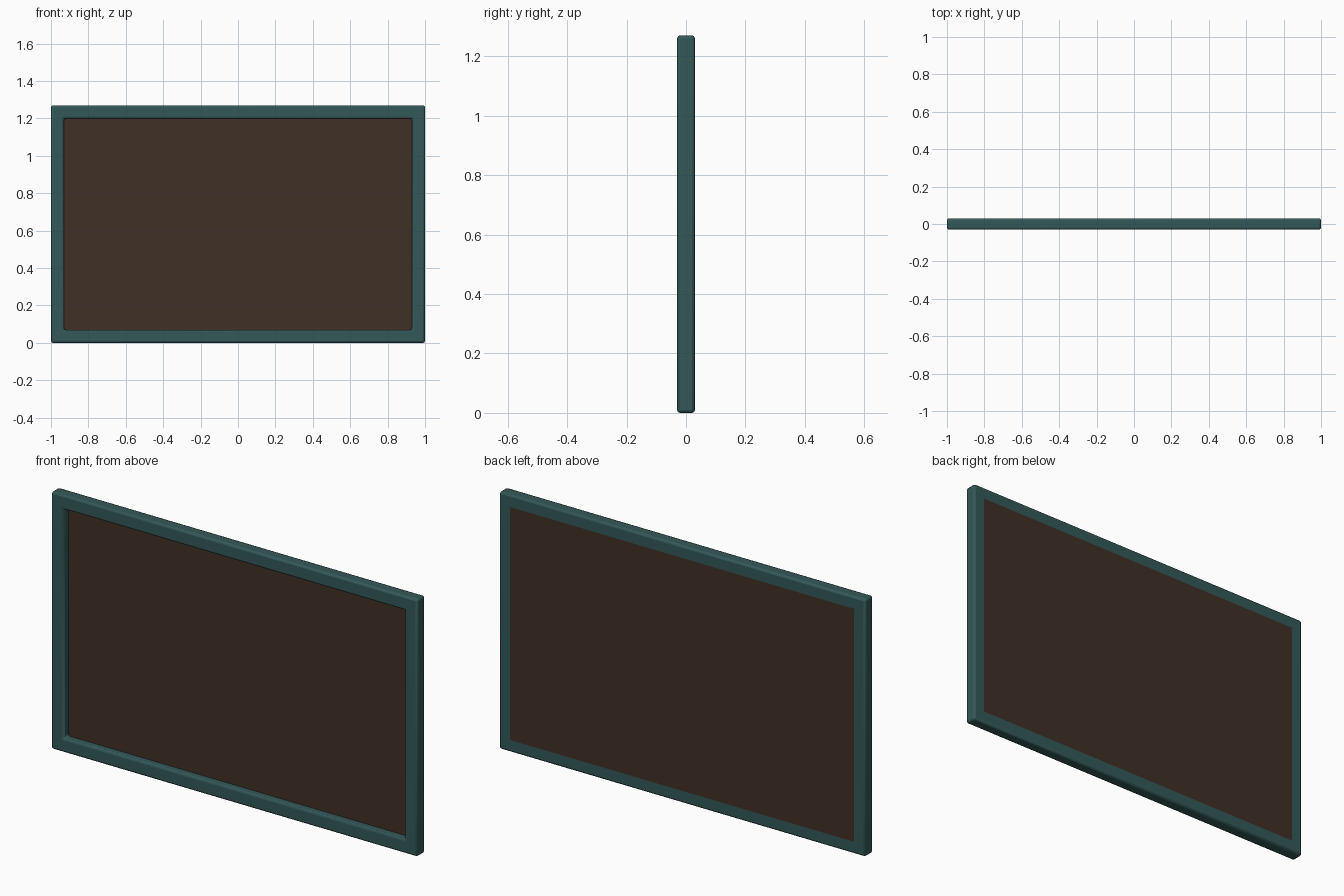
import bpy, bmesh

if "Cube" in bpy.data.objects:
    bpy.data.objects.remove(bpy.data.objects["Cube"])

W, H, D = 1.0, 1.27, 0.03      # half width, height, half depth
RIM, BEVEL = 0.07, 0.01


def material(name, rgb):
    m = bpy.data.materials.new(name)
    m.diffuse_color = (*rgb, 1)
    m.use_nodes = True
    m.node_tree.nodes["Principled BSDF"].inputs["Base Color"].default_value = m.diffuse_color
    return m


def add_object(name, bm, mat):
    bmesh.ops.recalc_face_normals(bm, faces=bm.faces)
    me = bpy.data.meshes.new(name)
    bm.to_mesh(me)
    bm.free()
    me.materials.append(mat)
    ob = bpy.data.objects.new(name, me)
    bpy.context.collection.objects.link(ob)
    return ob


def rectangle(bm, inset, y):
    x, lo, hi = W - inset, inset, H - inset
    return [bm.verts.new((px, y, pz)) for px, pz in
            ((-x, lo), (x, lo), (x, hi), (-x, hi))]


teal = material("dark teal", (0.034, 0.098, 0.098))
brown = material("dark brown", (0.051, 0.030, 0.019))

# Frame: rectangular cross-section carried around four corners
bm = bmesh.new()
loops = [rectangle(bm, i, y) for i, y in ((0, -D), (0, D), (RIM, D), (RIM, -D))]
for a, b in zip(loops, loops[1:] + loops[:1]):
    for i in range(4):
        j = (i + 1) % 4
        bm.faces.new((a[i], a[j], b[j], b[i]))
frame = add_object("frame", bm, teal)
bev = frame.modifiers.new("rounded edges", 'BEVEL')
bev.width = BEVEL
bev.segments = 2
bev.limit_method = 'ANGLE'

# Panel: recessed at the front, flush with the back
bm = bmesh.new()
front = rectangle(bm, RIM - BEVEL, 0.005)
back = rectangle(bm, RIM - BEVEL, D)
bm.faces.new(front)
bm.faces.new(back)
for i in range(4):
    j = (i + 1) % 4
    bm.faces.new((front[i], front[j], back[j], back[i]))
add_object("panel", bm, brown)

# Smooth the small edge roundings only
bpy.ops.object.select_all(action='DESELECT')
frame.select_set(True)
bpy.context.view_layer.objects.active = frame
bpy.ops.object.shade_smooth_by_angle()
